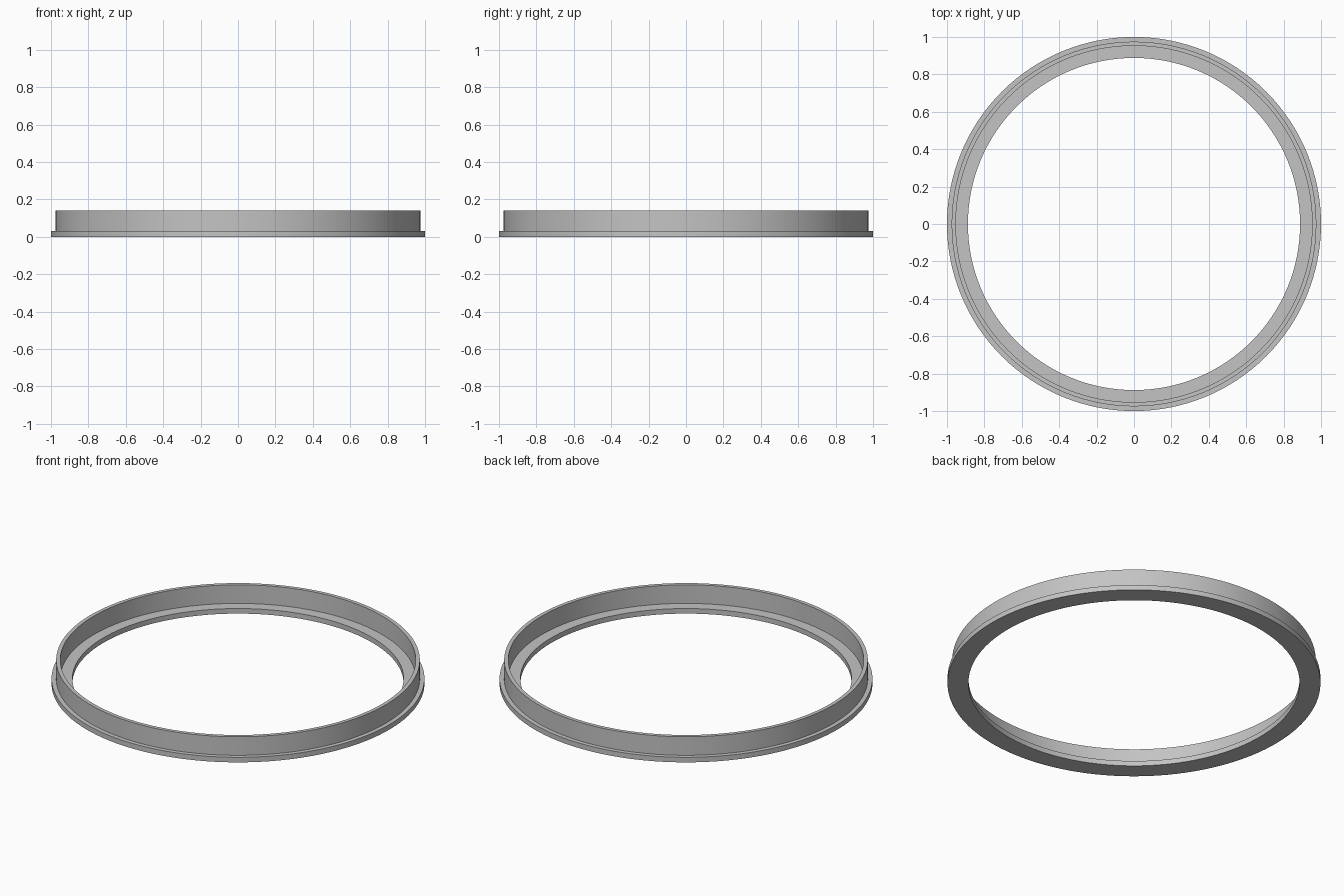
import bpy, bmesh, math

if "Cube" in bpy.data.objects:
    bpy.data.objects.remove(bpy.data.objects["Cube"])

SEGMENTS = 128

# Ring cross-section (radius, height): flat flange with a thin upright wall
PROFILE = [(0.888, 0.0), (1.0, 0.0), (1.0, 0.03), (0.975, 0.03),
           (0.975, 0.14), (0.953, 0.14), (0.953, 0.03), (0.888, 0.03)]

grey = bpy.data.materials.new("grey")
grey.diffuse_color = (0.55, 0.55, 0.55, 1)
grey.use_nodes = True
grey.node_tree.nodes["Principled BSDF"].inputs["Base Color"].default_value = grey.diffuse_color


def lathe(name, profile, material):
    """Revolve a closed profile around the z axis."""
    bm = bmesh.new()
    rings = []
    for i in range(SEGMENTS):
        a = 2 * math.pi * i / SEGMENTS
        rings.append([bm.verts.new((r * math.cos(a), r * math.sin(a), z))
                      for r, z in profile])
    n = len(profile)
    for i in range(SEGMENTS):
        a, b = rings[i], rings[(i + 1) % SEGMENTS]
        for j in range(n):
            k = (j + 1) % n
            bm.faces.new((a[j], b[j], b[k], a[k]))
    bmesh.ops.recalc_face_normals(bm, faces=bm.faces)
    mesh = bpy.data.meshes.new(name)
    bm.to_mesh(mesh)
    bm.free()
    mesh.materials.append(material)
    obj = bpy.data.objects.new(name, mesh)
    bpy.context.collection.objects.link(obj)
    bpy.context.view_layer.objects.active = obj
    obj.select_set(True)
    bpy.ops.object.shade_smooth_by_angle(angle=math.radians(30))
    return obj


# Flanged ring
lathe("flanged_ring", PROFILE, grey)
